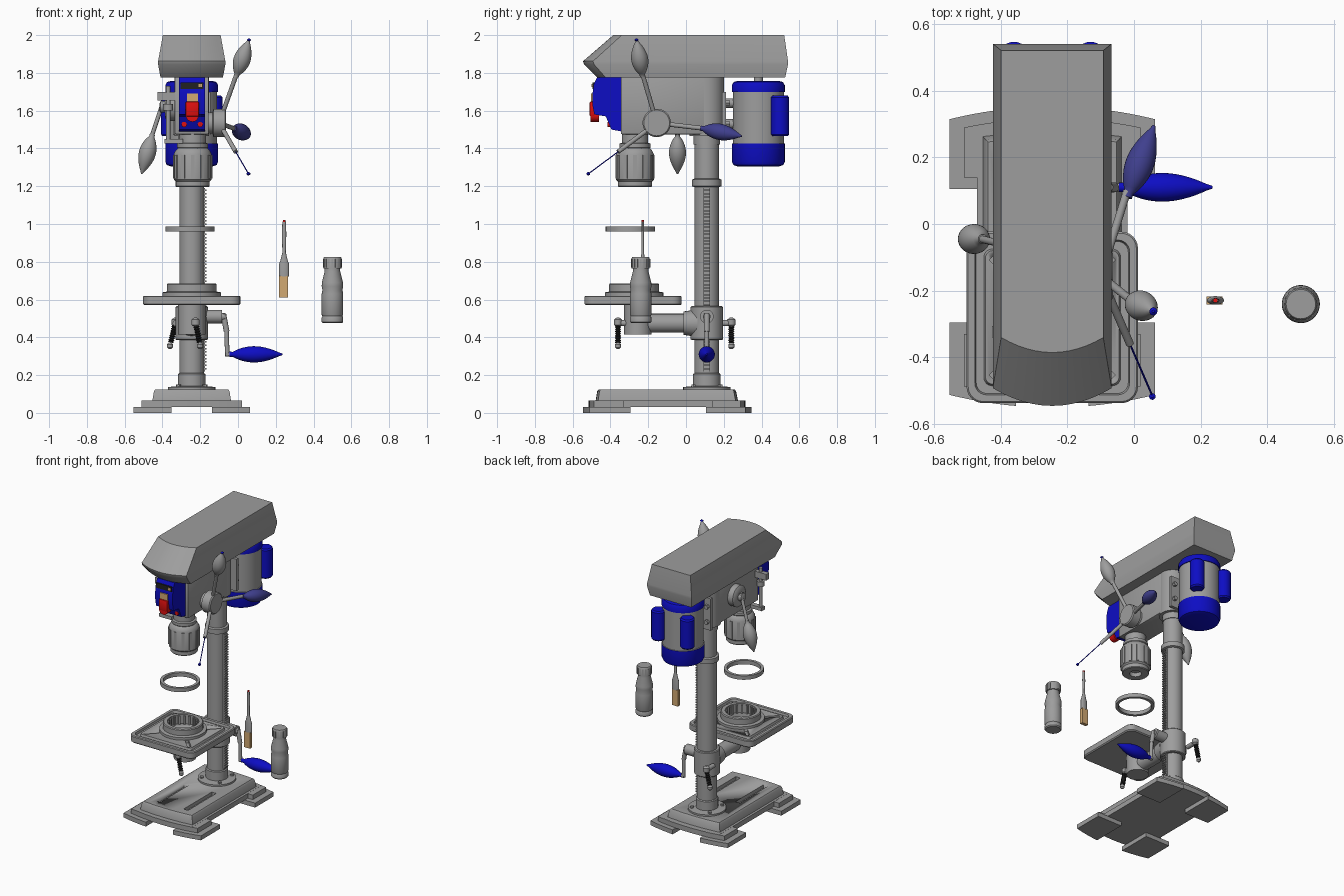
import bpy, bmesh, math
from mathutils import Vector, Matrix

if "Cube" in bpy.data.objects:
    bpy.data.objects.remove(bpy.data.objects["Cube"])

CX, CY = -0.245, 0.11          # machine centre line, column position


def mat(name, r, g, b):
    m = bpy.data.materials.new(name)
    m.diffuse_color = (r, g, b, 1)
    m.use_nodes = True
    m.node_tree.nodes["Principled BSDF"].inputs["Base Color"].default_value = m.diffuse_color
    return m


GRAY = mat("cast_gray", 0.34, 0.34, 0.34)
BLUE = mat("blue", 0.004, 0.004, 0.55)
NAVY = mat("navy_grip", 0.05, 0.05, 0.27)
RED = mat("red", 0.75, 0.005, 0.005)
TAN = mat("tan", 0.65, 0.4, 0.17)
BLACK = mat("black", 0.015, 0.015, 0.015)


def finish(name, bm, m):
    bmesh.ops.recalc_face_normals(bm, faces=bm.faces)
    me = bpy.data.meshes.new(name)
    bm.to_mesh(me)
    bm.free()
    me.materials.append(m)
    ob = bpy.data.objects.new(name, me)
    bpy.context.collection.objects.link(ob)
    bpy.ops.object.select_all(action='DESELECT')
    ob.select_set(True)
    bpy.context.view_layer.objects.active = ob
    bpy.ops.object.shade_smooth_by_angle(angle=math.radians(35))
    return ob


def loft(name, rings, m, closed=False):
    """Skin rings of equal count; cap the ends, or join last to first."""
    bm = bmesh.new()
    vs = [[bm.verts.new(p) for p in r] for r in rings]
    n = len(rings[0])
    for a, b in list(zip(vs, vs[1:])) + ([(vs[-1], vs[0])] if closed else []):
        for i in range(n):
            bm.faces.new((a[i], a[(i + 1) % n], b[(i + 1) % n], b[i]))
    if not closed:
        bm.faces.new(vs[0])
        bm.faces.new(vs[-1])
    return finish(name, bm, m)


def lathe(name, prof, m, p=(0, 0, 0), axis=(0, 0, 1), n=40, closed=False):
    """Revolve (radius, height) points about an axis through p."""
    q = Vector(axis).to_track_quat('Z', 'Y')
    ring = lambda r, h: [Vector(p) + q @ Vector((r * math.cos(t), r * math.sin(t), h))
                         for t in (2 * math.pi * i / n for i in range(n))]
    return loft(name, [ring(r, h) for r, h in prof], m, closed)


def rod(name, a, b, r, m=GRAY, r2=None, n=24):
    d = Vector(b) - Vector(a)
    return lathe(name, [(r, 0), (r if r2 is None else r2, d.length)], m, a, d, n)


def box(name, x0, x1, y0, y1, z0, z1, m=GRAY, bevel=0, rot=0):
    bm = bmesh.new()
    bmesh.ops.create_cube(bm, size=1)
    c = Matrix.Translation(((x0 + x1) / 2, (y0 + y1) / 2, (z0 + z1) / 2))
    bm.transform(c @ Matrix.Rotation(rot, 4, 'Z') @ Matrix.Diagonal((x1 - x0, y1 - y0, z1 - z0, 1)))
    if bevel:
        bmesh.ops.bevel(bm, geom=bm.edges[:], offset=bevel, segments=2, affect='EDGES', profile=0.5)
    return finish(name, bm, m)


def grip(name, a, b, r, m):
    d = Vector(b) - Vector(a)
    prof = [(max(0.004 if i else 0.014, r * math.sin(math.pi * (i / 16) ** 0.9) ** 0.85 if 0 < i < 16 else 0),
             d.length * i / 16) for i in range(17)]
    return lathe(name, prof, m, a, d, 28)


def plate(x0, x1, yf, yr, z, sf=0, sr=0, n=12):
    """Plan outline; front and rear edges may bow about the centre line."""
    xs = [x0 + (x1 - x0) * i / n for i in range(n + 1)]
    return ([(CX + x, yf + sf * x * x, z) for x in xs] +
            [(CX + x, yr - sr * x * x, z) for x in reversed(xs)])


def cut(ob, cutters):
    for c in cutters:
        c.hide_render = True
        md = ob.modifiers.new("cut", 'BOOLEAN')
        md.operation, md.object, md.solver = 'DIFFERENCE', c, 'EXACT'
        bpy.context.view_layer.objects.active = ob
        bpy.ops.object.modifier_apply(modifier=md.name)
        bpy.data.objects.remove(c)


# --- base with four stepped feet and two slots
for s, side in ((-1, "left"), (1, "right")):
    for yf, yr, a, b, end in ((-.55, -.295, .4, 0, "front"), (.105, .352, 0, .4, "rear")):
        for w0, w1, z0, z1, d in ((.108, .308, 0, .032, 0), (.125, .265, .032, .065, .035)):
            x0, x1 = sorted((s * w0, s * w1))
            f, r = (yf + d, yr - d)
            loft(f"foot_{end}_{side}_{d > 0}", [plate(x0, x1, f, r, z, a, b) for z in (z0, z1)], GRAY)
loft("base_skirt", [plate(-.225, .225, -.515, .315, z, .4, .4) for z in (.03, .066)], GRAY)
base = loft("base_body", [plate(-w, w, yf, yr, z, .3, .3) for w, yf, yr, z in
            ((.208, -.478, .275, .066), (.2, -.47, .265, .115), (.192, -.462, .257, .125))], GRAY)
cut(base, [box("slot_cutter", CX + x - .018, CX + x + .018, -.4, -.08, .1, .2) for x in (-.11, .11)])

# --- column, flange, rack
lathe("column", [(.065, .1), (.065, 1.5)], GRAY, (CX, CY, 0))
lathe("column_flange", [(.125, .11), (.125, .137), (.073, .142), (.073, .205), (.066, .21)], GRAY, (CX, CY, 0))
for i in range(4):
    t = math.pi * (i + .5) / 2
    p = (CX + .1 * math.cos(t), CY + .1 * math.sin(t))
    rod("flange_bolt", (*p, .13), (*p, .15), .013, n=6)
lathe("column_collar", [(.066, 1.195), (.078, 1.2), (.078, 1.235), (.067, 1.24)], GRAY, (CX, CY, 0))
box("rack_bar", -.19, -.174, .092, .128, .22, 1.19)
for i in range(54):
    z = .23 + i * .0178
    box("rack_tooth", -.18, -.166, .092, .128, z, z + .008)

# --- table bracket and height crank
lathe("bracket_sleeve", [(.08, .385), (.085, .39), (.085, .56), (.08, .565)], GRAY, (CX, CY, 0))
rod("bracket_drum", (CX, .06, .475), (CX, -.012, .475), .073, r2=.062)
rod("table_arm", (CX, 0, .475), (CX, -.2, .475), .05)
rod("table_boss", (CX, -.255, .415), (CX, -.255, .575), .073)
rod("crank_hub", (-.19, CY, .51), (-.085, CY, .51), .036)
rod("crank_shaft", (-.1, CY, .51), (-.07, CY, .51), .02)
rod("crank_arm_upper", (-.078, CY, .525), (-.06, CY, .43), .015)
rod("crank_arm_lower", (-.06, CY, .435), (-.057, CY, .3), .012)
rod("crank_pin", (-.065, CY, .31), (-.03, CY, .31), .012)
grip("crank_grip", (-.045, CY, .31), (.235, CY, .31), .043, BLUE)

# --- clamp levers with dark threaded stems
for nm, x, y, x2, y0 in (("table", -.225, -.36, -.2, -.3), ("sleeve", -.33, .24, -.36, .16)):
    top, end = Vector((x, y, .48)), Vector((x2, y, .355))
    rod(nm + "_clamp_screw", (x, y0, .475), (x, y, .475), .016)
    lathe(nm + "_clamp_ball", [(.008, -.024), (.022, -.014), (.022, .014), (.008, .024)], GRAY, top)
    d = end - top
    lathe(nm + "_clamp_stem", [((.011, .017)[i % 2], .02 + i * .006) for i in range(16)], BLACK, top, d, 16)
    lathe(nm + "_clamp_knob", [(.006, -.018), (.016, -.008), (.016, .008), (.006, .018)], GRAY, end)

# --- work table: rounded plate with coolant groove and diagonal slots
TX, TY = CX, -.28


def rounded(s, r, z):
    return [(TX + sx * (s - r) + r * math.cos(q + k * math.pi / 12), TY + sy * (s - r) + r * math.sin(q + k * math.pi / 12), z)
            for sx, sy, q in ((1, 1, 0), (-1, 1, math.pi / 2), (-1, -1, math.pi), (1, -1, math.pi * 1.5))
            for k in range(7)]


table = loft("work_table", [rounded(s, r, z) for s, r, z in
             ((.25, .045, .57), (.257, .05, .577), (.257, .05, .615), (.252, .045, .62), (.232, .035, .62),
              (.228, .033, .605), (.205, .025, .605), (.2, .022, .62))], GRAY)
cut(table, [box("slot_cutter", TX + sx * .145 - .05, TX + sx * .145 + .05, TY + sy * .145 - .012,
                TY + sy * .145 + .012, .6, .65, rot=sx * sy * math.pi / 4) for sx in (-1, 1) for sy in (-1, 1)])
lathe("table_ring", [(.155, .618), (.155, .638), (.132, .642), (.132, .68), (.127, .686), (.103, .686), (.103, .618)],
      GRAY, (TX, TY + .005, 0), n=48, closed=True)
for i in range(18):
    t = 2 * math.pi * i / 18
    x, y = TX + .1 * math.cos(t), TY + .005 + .1 * math.sin(t)
    box("ring_rib", x - .009, x + .009, y - .006, y + .006, .62, .68, rot=t)
lathe("loose_ring", [(.13, .96), (.13, .988), (.11, .988), (.11, .96)], GRAY, (-.255, -.295, 0), n=48, closed=True)

# --- head casting, quill, chuck
box("head_body", CX - .09, CX + .09, -.345, CY, 1.475, 1.78, bevel=.006)
rod("head_sleeve", (CX, CY, 1.42), (CX, CY, 1.78), .07)
rod("head_rear", (CX, CY, 1.465), (CX, CY, 1.78), .092)
lathe("quill", [(.078, 1.4), (.082, 1.405), (.082, 1.425), (.07, 1.43), (.07, 1.5)], GRAY, (CX + .005, -.27, 0))
lathe("chuck", [(.04, 1.225), (.04, 1.195), (.086, 1.195), (.09, 1.2), (.09, 1.225), (.1, 1.235), (.1, 1.37),
                (.09, 1.39), (.075, 1.405), (.05, 1.41)], GRAY, (CX + .005, -.27, 0), n=48)
for i in range(12):
    t = 2 * math.pi * i / 12
    x, y = CX + .005 + .098 * math.cos(t), -.27 + .098 * math.sin(t)
    box("chuck_rib", x - .006, x + .006, y - .01, y + .01, 1.24, 1.365, rot=t)

# --- belt cover
loft("belt_cover", [plate(-w, w, yf, yr, z, s / w / w) for w, yf, yr, z, s in
     ((.165, -.47, .525, 1.775, .045), (.178, -.54, .54, 1.845, .053), (.178, -.545, .54, 1.862, .053),
      (.153, -.385, .52, 2.0, .045))], GRAY)

# --- front switch panel
prof = ((-.34, 1.775), (-.472, 1.775), (-.488, 1.74), (-.495, 1.69), (-.495, 1.63), (-.485, 1.58),
        (-.425, 1.57), (-.395, 1.5), (-.34, 1.49))
loft("switch_panel", [[(x, y, z) for y, z in prof] for x in (-.313, -.175)], BLUE)
box("panel_display", -.305, -.183, -.495, -.485, 1.715, 1.75, BLACK)
box("panel_mark", -.21, -.19, -.499, -.494, 1.725, 1.742, TAN)
box("switch_plate", -.27, -.212, -.502, -.49, 1.64, 1.692, TAN)
box("switch_flap", -.277, -.207, -.51, -.48, 1.57, 1.648, RED, .006)
rod("switch_stop", (-.242, -.505, 1.575), (-.242, -.46, 1.575), .034, RED)
for x in (-.285, -.2):
    rod("panel_button", (x, -.415, 1.527), (x, -.39, 1.527), .014, RED)

# --- feed hub with three spokes
HUB = Vector((-.1, -.155, 1.535))
lathe("feed_hub", [(.055, 0), (.055, .04), (.075, .045), (.075, .105), (.068, .112)], GRAY, (-.175, -.155, 1.535), (1, 0, 0))
rod("feed_spoke_up", HUB, (-.005, -.232, 1.8), .012)
grip("feed_grip_up", (-.01, -.23, 1.78), (.058, -.262, 1.975), .045, GRAY)
lathe("feed_grip_tip", [(.004, -.008), (.012, 0), (.004, .008)], BLUE, (.058, -.262, 1.975), n=12)
rod("feed_spoke_rear", HUB, (-.02, .1, 1.505), .012)
grip("feed_grip_rear", (-.02, .08, 1.507), (.06, .295, 1.465), .043, NAVY)
rod("feed_spoke_front", HUB, (-.012, -.36, 1.382), .012)
rod("feed_wire", (-.012, -.36, 1.382), (.055, -.515, 1.267), .003, BLUE, n=8)
lathe("feed_wire_end", [(.003, -.009), (.01, -.004), (.01, .004), (.003, .009)], BLUE, (.055, -.517, 1.266), n=12)

# --- spring housing, left lever, depth gauge
lathe("spring_housing", [(.075, 0), (.075, .045), (.06, .055), (.03, .056), (.03, .08), (.02, .085)], GRAY,
      (CX - .085, -.07, 1.62), (-1, 0, 0))
rod("left_lever", (-.395, -.06, 1.65), (-.458, -.045, 1.46), .011)
grip("left_grip", (-.453, -.045, 1.475), (-.51, -.045, 1.265), .045, GRAY)
box("gauge_bracket", -.425, -.32, -.34, -.305, 1.655, 1.7)
rod("gauge_rod", (-.37, -.322, 1.44), (-.37, -.322, 1.73), .012)
rod("gauge_nut", (-.37, -.322, 1.6), (-.37, -.322, 1.635), .026)
box("gauge_foot", -.39, -.29, -.34, -.305, 1.425, 1.45)

# --- motor with two capacitor housings
MY = .383
motor = lathe("motor", [(.11, 1.305), (.132, 1.312), (.14, 1.33), (.14, 1.425), (.135, 1.426), (.135, 1.699),
              (.14, 1.7), (.14, 1.735), (.13, 1.752), (.11, 1.757)], GRAY, (CX, MY, 0), n=48)
motor.data.materials.append(BLUE)
for f in motor.data.polygons:
    f.material_index = int(f.center.z < 1.4255 or f.center.z > 1.6992)
rod("motor_shaft", (CX, MY, 1.75), (CX, MY, 1.79), .024)
for s in (-1, 1):
    lathe("capacitor", [(.04, 1.465), (.048, 1.475), (.048, 1.67), (.04, 1.68)], BLUE, (CX + s * .115, .498, 0), n=24)
box("motor_mount", CX - .1, CX + .1, .19, .212, 1.47, 1.7)
for z in (1.53, 1.64):
    rod("mount_bar", (CX, .2, z), (CX, .27, z), .025)
    for s in (-1, 1):
        rod("mount_bolt", (CX + s * .075, .205, z), (CX + s * .075, .232, z), .016, n=6)

# --- loose brush and bottle
BX, BY = .241, -.229
loft("brush_bristles", [[(BX + a * .024, BY + b * .012, z) for a, b in ((-1, -1), (1, -1), (1, 1), (-1, 1))]
                        for z in (.61, .725)], TAN)
loft("brush_body", [[(BX + .003 + w * math.cos(t), BY + d * math.sin(t), z) for t in
     (math.pi * i / 8 for i in range(16))] for w, d, z in
     ((.026, .013, .722), (.026, .013, .79), (.02, .011, .805), (.009, .007, .85), (.012, .007, .95), (.009, .006, 1.012))], GRAY)
rod("brush_tip", (BX + .003, BY, 1.01), (BX + .003, BY, 1.02), .007, RED, n=12)
lathe("bottle", [(.05, .475), (.057, .482), (.057, .505), (.053, .512), (.057, .52), (.057, .63), (.053, .65), (.057, .67),
                 (.056, .69), (.041, .75), (.041, .765), (.048, .765), (.048, .82), (.044, .826)], GRAY, (.5, -.24, 0))
for i in range(16):
    t = 2 * math.pi * i / 16
    x, y = .5 + .048 * math.cos(t), -.24 + .048 * math.sin(t)
    box("cap_rib", x - .003, x + .003, y - .004, y + .004, .77, .815, rot=t)
